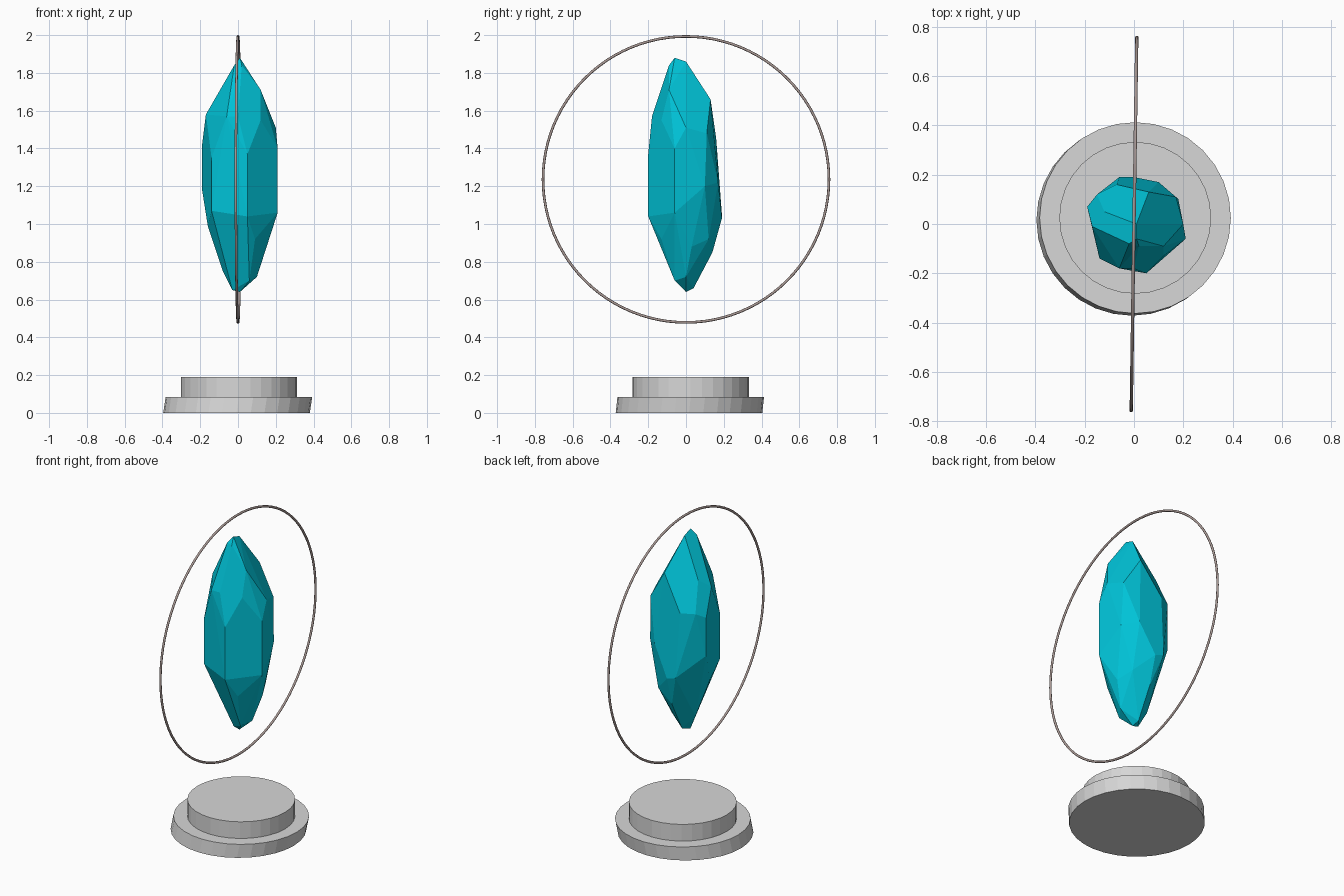
import bpy
import bmesh
from math import radians
from mathutils import Vector, Matrix

cube = bpy.data.objects.get("Cube")
if cube:
    bpy.data.objects.remove(cube, do_unlink=True)


def make_material(name, color, roughness):
    material = bpy.data.materials.new(name)
    material.use_nodes = True
    material.diffuse_color = (*color, 1)
    shader = material.node_tree.nodes["Principled BSDF"]
    shader.inputs["Base Color"].default_value = (*color, 1)
    shader.inputs["Roughness"].default_value = roughness
    return material


def add_object(name, bm, material):
    bmesh.ops.recalc_face_normals(bm, faces=bm.faces)
    mesh = bpy.data.meshes.new(name)
    bm.to_mesh(mesh)
    bm.free()
    mesh.materials.append(material)
    obj = bpy.data.objects.new(name, mesh)
    bpy.context.collection.objects.link(obj)
    return obj


def add_disc(name, radius, bottom, top, lean, material):
    # A faceted drum whose bottom may be shifted sideways from its top
    center = Vector((0.005, 0.025, 0))
    bm = bmesh.new()
    bmesh.ops.create_cone(bm, cap_ends=True, segments=32, radius1=radius,
                          radius2=radius, depth=top - bottom,
                          matrix=Matrix.Translation(center + Vector((0, 0, (top + bottom) / 2))))
    low = [v for v in bm.verts if v.co.z < (top + bottom) / 2]
    bmesh.ops.translate(bm, verts=low, vec=lean)
    return add_object(name, bm, material)


teal = make_material("teal crystal", (0.0, 0.55, 0.69), 0.3)
stone = make_material("light grey stone", (0.68, 0.68, 0.68), 0.7)
metal = make_material("warm grey metal", (0.4, 0.32, 0.3), 0.4)

# Stepped pedestal
add_disc("pedestal_base", 0.388, 0, 0.085, (-0.013, -0.009, 0), stone)
add_disc("pedestal_step", 0.308, 0.085, 0.19, (0, 0, 0), stone)

# Floating crystal: facet corners in hundredths, wrapped in a convex hull
crown = [(1, -6, 188), (1, 0, 186), (2, -9, 184), (-2, -8, 184),
         (12, -9, 171), (20, 0, 151), (17, 11, 148), (6, 13, 166),
         (12, -13, 155), (0, -18, 157), (-6, -18, 157), (-17, -1, 158),
         (-12, 5, 163), (-15, 12, 145)]
girdle = [(5, -20, 137), (5, -20, 104), (-14, -14, 135), (-14, -14, 107),
          (21, -6, 140), (21, -6, 106), (-19, 7, 142), (-19, 7, 118),
          (-7, 16, 145), (10, 17, 122), (0, 19, 103), (-6, 19, 105),
          (18, 10, 120), (-16, -1, 99)]
point = [(9, -13, 92), (6, -6, 70), (10, 0, 72), (15, 3, 88),
         (11, 12, 92), (0, 14, 85), (-8, 2, 75), (0, 4, 66),
         (-3, 0, 65), (1, 0, 64)]
bm = bmesh.new()
for corner in crown + girdle + point:
    bm.verts.new(Vector(corner) / 100)
bmesh.ops.convex_hull(bm, input=bm.verts)
loose = [v for v in bm.verts if not v.link_faces]
bmesh.ops.delete(bm, geom=loose, context="VERTS")
bmesh.ops.dissolve_limit(bm, angle_limit=radians(5), verts=bm.verts, edges=bm.edges)
add_object("crystal", bm, teal)

# Thin upright hoop around the crystal
bpy.ops.mesh.primitive_torus_add(major_radius=0.757, minor_radius=0.007,
                                 major_segments=96, minor_segments=10,
                                 location=(0, 0, 1.236),
                                 rotation=(0, radians(90), radians(-0.85)))
hoop = bpy.context.object
hoop.name = "hoop"
hoop.data.materials.append(metal)
bpy.ops.object.shade_smooth_by_angle(angle=radians(60))
